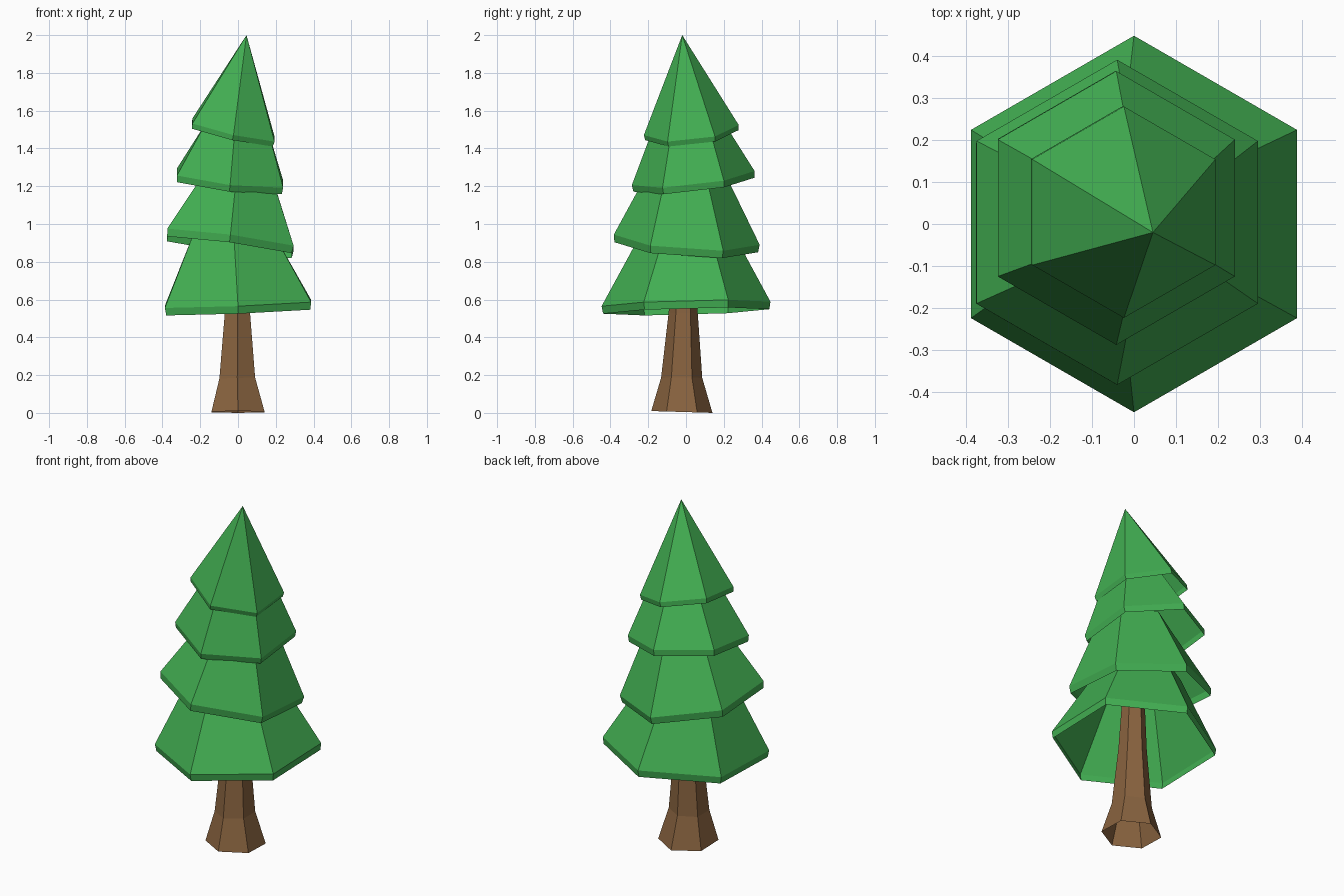
import bpy, bmesh, math

if "Cube" in bpy.data.objects:
    bpy.data.objects.remove(bpy.data.objects["Cube"])


def material(name, rgb):
    m = bpy.data.materials.new(name)
    m.diffuse_color = (*rgb, 1)
    m.use_nodes = True
    m.node_tree.nodes["Principled BSDF"].inputs["Base Color"].default_value = m.diffuse_color
    return m


GREEN = material("leaf green", (0.055, 0.43, 0.085))
BROWN = material("bark brown", (0.25, 0.125, 0.05))
SIDES = 6


def ring(bm, x, y, z, r, sx=0, sy=0):
    """Hexagon with corners on the y axis; sx and sy tilt it."""
    out = []
    for i in range(SIDES):
        a = math.pi / 2 + i * math.tau / SIDES
        dx, dy = r * math.cos(a), r * math.sin(a)
        out.append(bm.verts.new((x + dx, y + dy, z + sx * dx + sy * dy)))
    return out


def loft(name, rings, mat, apex=None):
    """Join rings listed from bottom to top, with an optional pointed tip."""
    bm = bmesh.new()
    loops = [ring(bm, *r) for r in rings]
    for a, b in zip(loops, loops[1:]):
        for i in range(SIDES):
            j = (i + 1) % SIDES
            bm.faces.new((a[i], a[j], b[j], b[i]))
    if apex:
        tip = bm.verts.new(apex)
        for i in range(SIDES):
            bm.faces.new((loops[-1][i], loops[-1][(i + 1) % SIDES], tip))
    mesh = bpy.data.meshes.new(name)
    bm.to_mesh(mesh)
    bm.free()
    mesh.materials.append(mat)
    ob = bpy.data.objects.new(name, mesh)
    bpy.context.collection.objects.link(ob)


def tier(name, rim, tilt, thick, top=None, apex=None):
    """Hollow skirt of branches: thin rim, then a sloping cone."""
    x, y, z, r = rim
    sx, sy = tilt
    rings = [(x + sx * thick, y + sy * thick, z - thick, r * 0.985, sx, sy),
             (x, y, z, r, sx, sy)]
    if top:
        # Carry the slope on inside the tier above
        k = 1.35
        rings.append(tuple(a + (b - a) * k for a, b in zip(rim, top))
                     + (sx * (1 - k), sy * (1 - k)))
    loft(name, rings, GREEN, apex)


# Trunk, flared at the foot and open underneath
loft("trunk", [(0, -0.022, 0.005, 0.162, 0, -0.03),
               (-0.004, -0.023, 0.185, 0.109, 0.03, 0),
               (-0.003, -0.015, 0.53, 0.077),
               (-0.003, -0.008, 0.85, 0.06)], BROWN)

# Branch tiers, bottom to top
tier("bottom_branches", (0, 0, 0.577, 0.447), (0.04, 0.027), 0.04,
     top=(-0.018, 0.006, 0.875, 0.285))
tier("lower_middle_branches", (-0.04, 0.004, 0.917, 0.386), (-0.135, -0.07), 0.04,
     top=(-0.014, 0, 1.19, 0.246))
tier("upper_middle_branches", (-0.042, 0.038, 1.243, 0.325), (-0.115, 0.115), 0.035,
     top=(-0.02, 0.027, 1.46, 0.22))
tier("top_branches", (-0.024, 0.028, 1.4975, 0.251), (-0.22, 0.107), 0.027,
     apex=(0.045, -0.02, 2.0))
